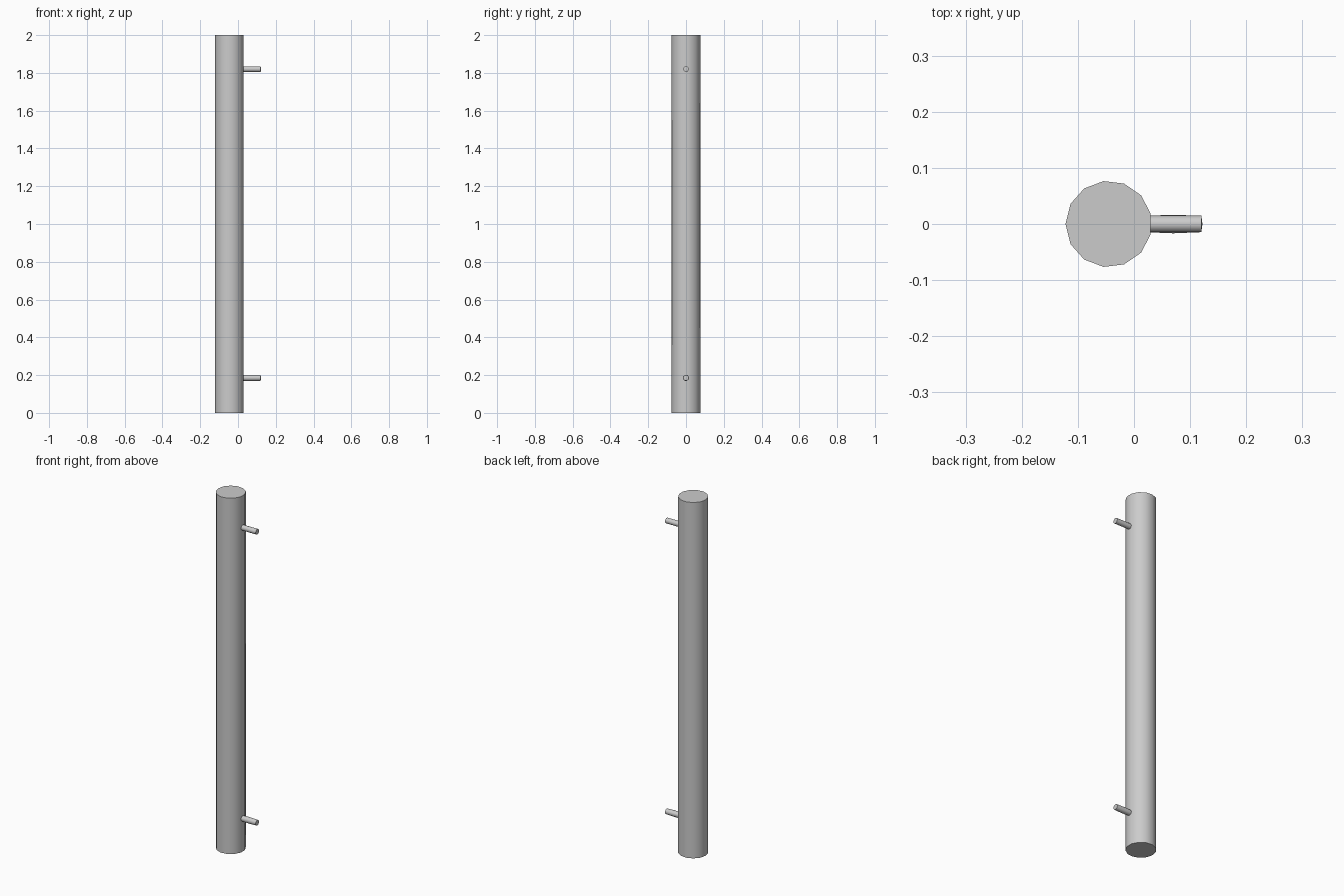
import bpy, math

default_cube = bpy.data.objects.get("Cube")
if default_cube:
    bpy.data.objects.remove(default_cube, do_unlink=True)

# Single satin grey for the whole handle
grey = bpy.data.materials.new("satin_grey")
grey.use_nodes = True
colour = (0.6, 0.6, 0.6, 1)
grey.diffuse_color = colour
grey.node_tree.nodes["Principled BSDF"].inputs["Base Color"].default_value = colour

SIDES = 13


def rod(name, radius, length, location, rotation):
    bpy.ops.mesh.primitive_cylinder_add(
        vertices=SIDES, radius=radius, depth=length,
        location=location, rotation=rotation)
    obj = bpy.context.object
    obj.name = name
    obj.data.materials.append(grey)
    bpy.ops.object.transform_apply(location=False, rotation=True, scale=True)
    bpy.ops.object.shade_smooth_by_angle(angle=math.radians(35))
    return obj


# Upright grip bar, one flat facing the mounting pegs
rod("grip_bar", 0.077, 2, (-0.045, 0, 1), (0, 0, math.pi / 2))

# Two mounting pegs, seated slightly inside the bar
inner, outer = 0.02, 0.12
for name, height in (("lower_peg", 0.185), ("upper_peg", 1.82)):
    peg = rod(name, 0.015, outer - inner,
              ((inner + outer) / 2, 0, height), (0, math.pi / 2, 0))
    # Slightly domed outer end
    end = max(peg.data.polygons, key=lambda face: face.center.x)
    bpy.ops.object.mode_set(mode="OBJECT")
    for polygon in peg.data.polygons:
        polygon.select = polygon.index == end.index
    bpy.ops.object.mode_set(mode="EDIT")
    bpy.ops.mesh.select_mode(type="FACE")
    bpy.ops.mesh.poke(offset=0.002)
    bpy.ops.object.mode_set(mode="OBJECT")
